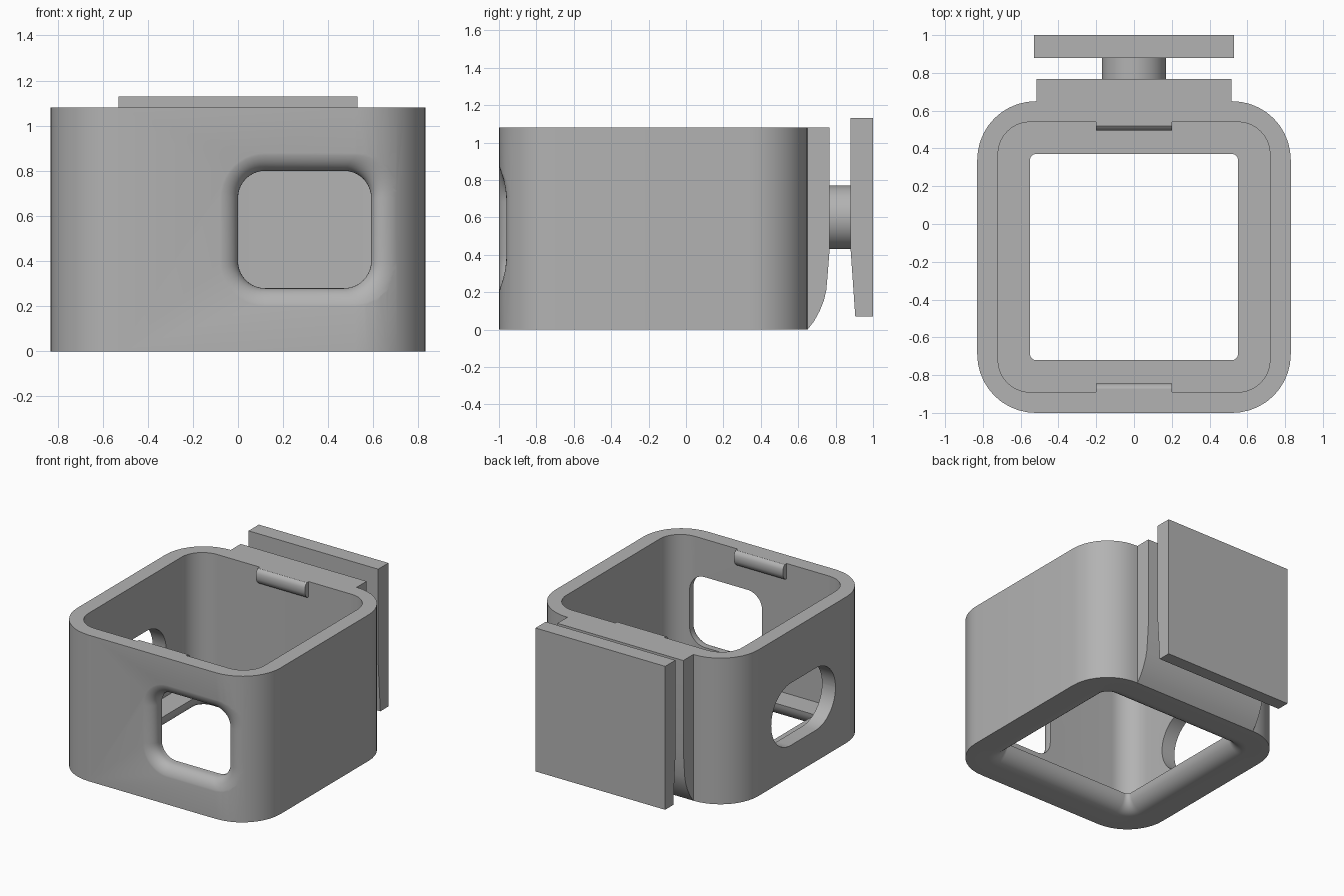
import bpy, bmesh
from math import sin, cos, pi, sqrt, radians

if "Cube" in bpy.data.objects:
    bpy.data.objects.remove(bpy.data.objects["Cube"])

grey = bpy.data.materials.new("plain_grey")
grey.use_nodes = True
COLOUR = (0.45, 0.45, 0.45, 1)
grey.diffuse_color = COLOUR
grey.node_tree.nodes["Principled BSDF"].inputs["Base Color"].default_value = COLOUR


def rounded_rect(u0, u1, v0, v1, r, n=10):
    """Corner-rounded rectangle outline, counter-clockwise."""
    pts = []
    corners = [(u1 - r, v1 - r), (u0 + r, v1 - r), (u0 + r, v0 + r), (u1 - r, v0 + r)]
    for k, (cu, cv) in enumerate(corners):
        for i in range(n + 1):
            a = pi / 2 * (k + i / n)
            pts.append((cu + r * cos(a), cv + r * sin(a)))
    return pts


def loft(name, rings, loop=False):
    """Skin rings of equal length; cap the ends unless the rings form a loop."""
    bm = bmesh.new()
    rows = [[bm.verts.new(p) for p in ring] for ring in rings]
    n = len(rows[0])
    pairs = list(zip(rows, rows[1:]))
    if loop:
        pairs.append((rows[-1], rows[0]))
    else:
        bm.faces.new(rows[0])
        bm.faces.new(rows[-1])
    for a, b in pairs:
        for i in range(n):
            j = (i + 1) % n
            bm.faces.new((a[i], a[j], b[j], b[i]))
    bmesh.ops.recalc_face_normals(bm, faces=bm.faces)
    mesh = bpy.data.meshes.new(name)
    bm.to_mesh(mesh)
    bm.free()
    mesh.materials.append(grey)
    obj = bpy.data.objects.new(name, mesh)
    bpy.context.collection.objects.link(obj)
    return obj


def activate(obj):
    bpy.ops.object.select_all(action='DESELECT')
    obj.select_set(True)
    bpy.context.view_layer.objects.active = obj


def smooth(obj):
    activate(obj)
    bpy.ops.object.shade_smooth_by_angle(angle=radians(30))


def cut(obj, cutter):
    activate(obj)
    mod = obj.modifiers.new("cut", 'BOOLEAN')
    mod.operation, mod.solver, mod.object = 'DIFFERENCE', 'EXACT', cutter
    bpy.ops.object.modifier_apply(modifier=mod.name)
    bpy.data.objects.remove(cutter)


def extrude_x(name, profile, x0, x1):
    """Prism along x from a (y, z) profile."""
    return loft(name, [[(x, y, z) for y, z in profile] for x in (x0, x1)])


# Hollow case: outer wall, inner wall, floor and rounded bottom opening in one loop
HEIGHT, FLOOR, R = 1.08, 0.12, 0.31


def flat_ring(outline, z):
    return [(x, y, z) for x, y in outline]


outer = rounded_rect(-0.83, 0.83, -1, 0.65, R)
inner = rounded_rect(-0.72, 0.72, -0.89, 0.54, 0.17)
rings = [flat_ring(outer, 0), flat_ring(outer, HEIGHT),
         flat_ring(inner, HEIGHT), flat_ring(inner, FLOOR)]
for i in range(9):
    a = pi / 2 * i / 8
    g = FLOOR * (1 - cos(a))
    rings.append(flat_ring(rounded_rect(-0.55 - g, 0.55 + g, -0.72 - g, 0.37 + g, 0.03 + g),
                           FLOOR * (1 - sin(a))))
case = loft("case", rings, loop=True)

# Slot through the side wall
slot = rounded_rect(-0.56, 0.19, 0.23, 0.69, 0.229, 14)
cut(case, loft("slot_cutter", [[(x, y, z) for y, z in slot] for x in (-1, -0.6)]))


# Front window with a flared rim that follows the rounded corner
def setback(x):
    d = max(0, x - 0.83 + R)
    return R - sqrt(max(0, R * R - d * d))


def window_ring(g, depth=None, y=None):
    outline = rounded_rect(-g, 0.59 + 1.75 * g, 0.28 - g, 0.80 + g, 0.12 + g)
    return [(x, y if y is not None else -1.002 + 0.082 * depth + setback(x) * (1 - depth), z)
            for x, z in outline]


FLARE = 0.1
rings = [window_ring(FLARE, y=-1.2)]
for i in range(11):
    a = pi / 2 * i / 10
    rings.append(window_ring(FLARE * (1 - sin(a)), depth=1 - cos(a)))
rings.append(window_ring(0, y=-0.75))
cut(case, loft("window_cutter", rings))
smooth(case)

# Snap clips inside the front and back rims
clip = [(-0.02, HEIGHT), (0.02, HEIGHT), (0.035, 1.07), (0.045, 1.05),
        (0.045, 1.01), (0.035, 0.985), (0.02, 0.97), (-0.02, 0.96)]
for name, wall, s in (("front_clip", -0.89, 1), ("back_clip", 0.54, -1)):
    smooth(extrude_x(name, [(wall + s * d, z) for d, z in clip], -0.2, 0.2))

# Back pad curving into the case at the bottom
pad = [(0.6, 0), (0.65, 0), (0.685, 0.045), (0.715, 0.1), (0.737, 0.155), (0.75, 0.21),
       (0.758, 0.3), (0.767, 0.42), (0.767, HEIGHT), (0.6, HEIGHT)]
smooth(extrude_x("back_pad", pad, -0.515, 0.515))

# Round post joining the pad and the clip plate
post = [(0.17 * cos(2 * pi * i / 48), 0.6 + 0.17 * sin(2 * pi * i / 48)) for i in range(48)]
smooth(loft("post", [[(x, y, z) for x, z in post] for y in (0.74, 0.9)]))

# Back plate with a tapered lower half
plate = [(0.88, 1.13), (0.88, 0.43), (0.905, 0.07), (1, 0.07), (1, 1.13)]
extrude_x("back_plate", plate, -0.53, 0.53)
